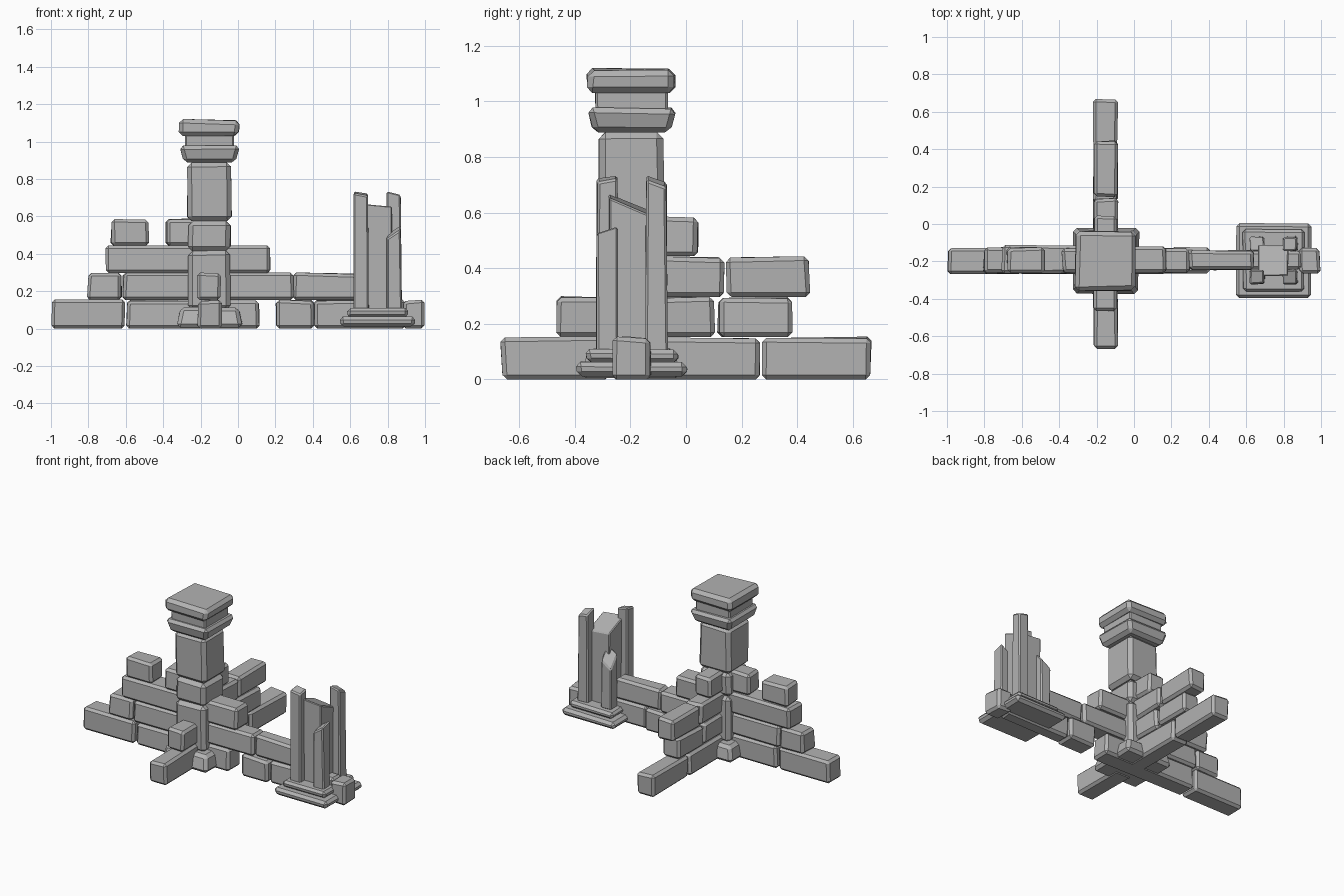
import bpy, bmesh, random
from mathutils import Vector

random.seed(4)
cube = bpy.data.objects.get("Cube")
if cube:
    bpy.data.objects.remove(cube, do_unlink=True)

# One stone colour
stone_mat = bpy.data.materials.new("grey stone")
stone_mat.use_nodes = True
grey = (0.45, 0.45, 0.45, 1)
stone_mat.diffuse_color = grey
stone_mat.node_tree.nodes["Principled BSDF"].inputs["Base Color"].default_value = grey


def stone(name, x, y, z, bevel=0.016, wear=0.012, top=1.0, bottom=1.0, slope=(0, 0)):
    """Worn chamfered block spanning x, y, z; top/bottom scale its ends,
    slope lowers or raises the top along x and y."""
    low, high = (Vector(c) for c in zip(x, y, z))
    centre, size = (low + high) / 2, high - low
    bm = bmesh.new()
    bmesh.ops.create_cube(bm, size=1)
    for v in bm.verts:
        upper = v.co.z > 0
        scale = top if upper else bottom
        lean = v.co.x * slope[0] + v.co.y * slope[1] if upper else 0
        p = Vector((v.co.x * scale * size.x, v.co.y * scale * size.y, v.co.z * size.z + lean))
        # Wear only pulls corners inward, so the block keeps its extent
        for i in range(3):
            if i < 2 or upper:
                p[i] -= random.uniform(0, wear) * (1 if p[i] > 0 else -1)
        v.co = centre + p
    bmesh.ops.bevel(bm, geom=bm.edges[:], offset=bevel, segments=1,
                    affect='EDGES', clamp_overlap=True)
    bmesh.ops.recalc_face_normals(bm, faces=bm.faces[:])
    mesh = bpy.data.meshes.new(name)
    bm.to_mesh(mesh)
    bm.free()
    mesh.materials.append(stone_mat)
    obj = bpy.data.objects.new(name, mesh)
    bpy.context.collection.objects.link(obj)
    return obj


def square(name, cx, cy, half, z, **style):
    """Block with a square plan around a centre."""
    return stone(name, (cx - half, cx + half), (cy - half, cy + half), z, **style)


def course(name, axis, level, across, spans):
    """One row of wall blocks along an axis."""
    z = (levels[level], levels[level + 1] + 0.004)
    for i, span in enumerate(spans):
        plan = (span, across) if axis == "x" else (across, span)
        stone(f"{name}_course_{level + 1}_block_{i + 1}", *plan, z)


levels = (0, 0.153, 0.297, 0.443, 0.588)

# Long wall running left to right
side = (-0.27, -0.12)
course("long_wall", "x", 0, side, [(-1, -0.6), (-0.6, 0.12), (0.2, 0.41), (0.88, 1)])
course("long_wall", "x", 1, side, [(-0.81, -0.62), (-0.62, 0.3)])
course("long_wall", "x", 2, (-0.27, -0.11), [(-0.71, 0.175)])
course("long_wall", "x", 3, side, [(-0.685, -0.47), (-0.39, -0.2)])
thin = (-0.25, -0.135)
course("low_wall", "x", 0, thin, [(0.4, 0.9)])
course("low_wall", "x", 1, thin, [(0.29, 0.645)])

# Cross wall running front to back
across = (-0.222, -0.083)
course("cross_wall", "y", 0, across, [(-0.67, -0.27), (-0.27, 0.27), (0.27, 0.67)])
course("cross_wall", "y", 1, across, [(-0.47, -0.2), (-0.2, 0.11), (0.11, 0.385)])
course("cross_wall", "y", 2, across, [(-0.2, 0.14), (0.14, 0.45)])
course("cross_wall", "y", 3, across, [(-0.2, 0.045)])

# Tall pillar where the walls cross
px, py = -0.153, -0.197
square("pillar_plinth", px, py, 0.188, (0.005, 0.12), top=0.87, bevel=0.02)
for part, half, z in (("lower", 0.118, (0.1, 0.42)),
                      ("middle", 0.117, (0.415, 0.58)),
                      ("upper", 0.122, (0.575, 0.893))):
    square(f"pillar_{part}_shaft", px, py, half, z, bevel=0.024, wear=0.008)
square("capital_lower_slab", px, py, 0.165, (0.888, 0.98), bottom=0.86, bevel=0.02, wear=0.008)
square("capital_neck", px, py, 0.132, (0.96, 1.05), bevel=0.008, wear=0.004)
square("capital_top_slab", px, py, 0.165, (1.03, 1.122), bevel=0.022, wear=0.012)

# Ruined column: stepped base, broken core and four corner posts
rx, ry = 0.746, -0.195
square("ruin_base_slab", rx, ry, 0.205, (0.01, 0.066), bevel=0.018)
square("ruin_base_step", rx, ry, 0.17, (0.06, 0.113), bevel=0.016)
square("ruin_core", rx, ry, 0.085, (0.1, 0.63), bevel=0.006, wear=0.008, slope=(-0.02, -0.07))
offset = 0.088
for name, sx, sy, height, slope in (
        ("front_right", -1, -1, 0.725, (-0.01, 0.01)),
        ("front_left", 1, -1, 0.52, (0.05, 0.02)),
        ("back_left", 1, 1, 0.715, (-0.02, -0.025)),
        ("back_right", -1, 1, 0.45, (0.05, -0.09))):
    square(f"ruin_{name}_post", rx + sx * offset, ry + sy * offset, 0.043,
           (0.1, height), bevel=0.008, wear=0.006, top=0.94, slope=slope)
